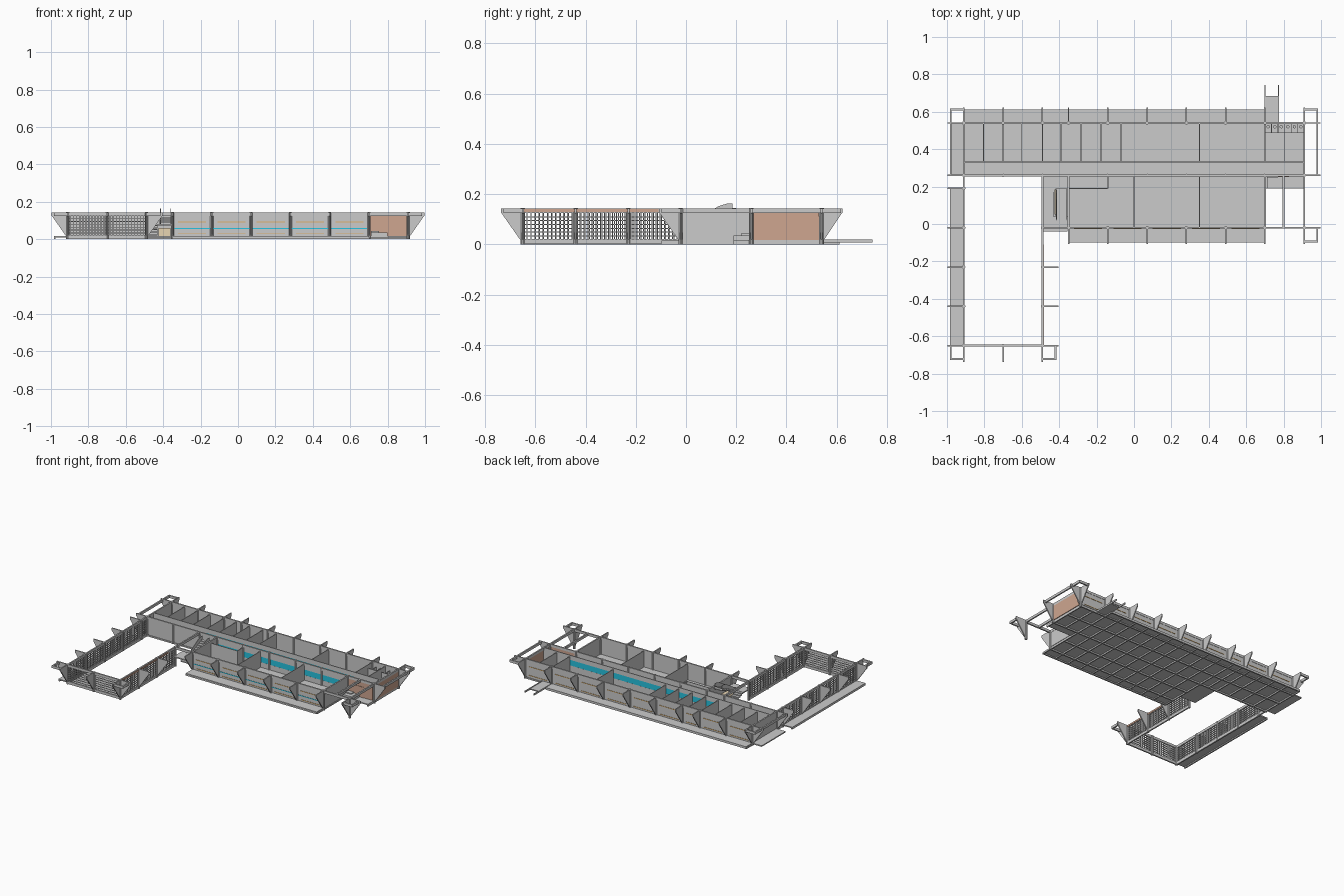
import bpy, bmesh
from mathutils import Matrix, Vector

def material(name, rgb):
    m = bpy.data.materials.new(name)
    m.diffuse_color = (*rgb, 1)
    return m

BROWN = material("wood", (0.62, 0.38, 0.28))
CYAN = material("glass_blue", (0.02, 0.55, 0.75))
ORANGE = material("sill_orange", (0.75, 0.45, 0.15))
BEIGE = material("beige", (0.8, 0.66, 0.45))

def finish(name, bm, mat=None):
    bmesh.ops.recalc_face_normals(bm, faces=bm.faces)
    me = bpy.data.meshes.new(name)
    bm.to_mesh(me)
    bm.free()
    ob = bpy.data.objects.new(name, me)
    bpy.context.collection.objects.link(ob)
    if mat:
        me.materials.append(mat)
    return ob

def boxes(name, items, mat=None):
    """Each item: (x0, x1, y0, y1, z0, z1)."""
    bm = bmesh.new()
    for x0, x1, y0, y1, z0, z1 in items:
        bmesh.ops.create_cube(bm, size=1, matrix=Matrix.Translation(
            ((x0 + x1) / 2, (y0 + y1) / 2, (z0 + z1) / 2)) @
            Matrix.Diagonal((x1 - x0, y1 - y0, z1 - z0, 1)))
    return finish(name, bm, mat)

def along_x(x0, x1, y, z0, z1, t=0.006):
    return (x0, x1, y - t / 2, y + t / 2, z0, z1)

def along_y(x, y0, y1, z0, z1, t=0.006):
    return (x - t / 2, x + t / 2, y0, y1, z0, z1)

def prism(bm, profile, origin, direction, t):
    """Profile of (out, z), extruded sideways by thickness t."""
    o, d = Vector(origin), Vector(direction)
    side = d.cross(Vector((0, 0, 1))) * t / 2
    rings = [[bm.verts.new(o + d * u + Vector((0, 0, z)) + s) for u, z in profile]
             for s in (side, -side)]
    bm.faces.new(rings[0])
    bm.faces.new(rings[1][::-1])
    n = len(profile)
    for i in range(n):
        j = (i + 1) % n
        bm.faces.new((rings[0][i], rings[0][j], rings[1][j], rings[1][i]))

GX = [-0.91, -0.70, -0.49, -0.35, -0.14, 0.07, 0.28, 0.49, 0.70, 0.91]
GY = [-0.65, -0.44, -0.23, -0.02]
F, T, H = 0.018, 0.125, 0.143      # floor, beam underside, top

# floor slabs and terraces
boxes("floor_slabs", [
    (-0.91, 0.91, 0.26, 0.54, 0.010, F), (-0.35, 0.70, -0.02, 0.26, 0.010, F),
    (-0.35, 0.70, -0.098, -0.02, 0.008, 0.016), (-0.91, 0.70, 0.54, 0.612, 0.008, 0.016),
    (-0.985, -0.91, 0.265, 0.54, 0.008, 0.016), (-0.985, -0.91, -0.65, 0.19, 0.008, 0.016),
    (0.70, 0.91, 0.19, 0.26, 0.010, F), (-0.49, -0.35, 0.04, 0.26, 0.010, F)])

# joists under the floor
joists = [along_x(-0.91, 0.91, y, 0, 0.01, 0.01) for y in (0.26, 0.40, 0.54)]
joists += [along_x(-0.35, 0.70, y, 0, 0.01, 0.01) for y in (-0.095, -0.02, 0.12)]
joists += [along_x(-0.91, 0.70, 0.607, 0, 0.008, 0.01)]
for i in range(len(GX) - 1):
    for x in (GX[i], (GX[i] + GX[i + 1]) / 2):
        hall = -0.36 < x < 0.71
        joists.append(along_y(x, -0.095 if hall else 0.26, 0.607 if x < 0.71 else 0.54, 0, 0.01, 0.008))
joists.append(along_y(0.906, 0.19, 0.54, 0, 0.01, 0.008))
joists += [along_y(x, -0.65, 0.19, 0, 0.008, 0.01) for x in (-0.98, -0.91)]
boxes("floor_joists", joists)

# columns on the structural grid
cols = [(x, y) for x in GX for y in (0.26, 0.54)]
cols += [(x, -0.02) for x in GX[2:]]
cols += [(-0.91, y) for y in GY + [0.19]] + [(-0.49, y) for y in GY[:3]] + [(-0.70, -0.65)]
bm = bmesh.new()
for x, y in cols:
    bmesh.ops.create_cone(bm, cap_ends=True, segments=10, radius1=0.009, radius2=0.009,
                          depth=H + 0.001, matrix=Matrix.Translation((x, y, (H + 0.001) / 2)))
finish("columns", bm)

# tapered fins leaning out from the columns
fin = [(0, 0.02), (0, H), (0.087, H), (0.087, 0.125), (0.082, 0.12), (0.012, 0.02)]
fins = [(x, 0.54, 0, 0.95) for x in GX]
fins += [(x, -0.02, 0, -1) for x in GX[3:]]
fins += [(x, -0.65, 0, -1) for x in GX[:3]]
fins += [(-0.91, y, -1, 0) for y in GY + [0.19, 0.26, 0.54]]
fins += [(-0.49, y, 1, 0) for y in GY[:3]]
fins += [(0.91, y, 1, 0) for y in (-0.02, 0.26, 0.54)]
bm = bmesh.new()
for x, y, dx, dy in fins:
    prism(bm, fin, (x, y, 0), (dx, dy, 0), 0.008)
finish("fins", bm)

# top beams and open corner frames
top = [along_x(*s, T, H, 0.01) for s in (
    (-0.91, 0.91, 0.54), (-0.91, 0.91, 0.26), (-0.49, 0.91, -0.02), (-0.91, -0.49, -0.65),
    (-0.985, -0.91, 0.612), (0.91, 0.985, 0.612), (0.91, 0.985, -0.093),
    (-0.985, -0.91, -0.722), (-0.49, -0.415, -0.722))]
top += [along_y(*s, T, H, 0.01) for s in (
    (-0.91, -0.65, 0.54), (-0.49, -0.65, 0.26), (0.91, -0.02, 0.54), (0.80, -0.02, 0.26),
    (-0.35, -0.02, 0.26), (0.70, -0.02, 0.26), (-0.98, 0.26, 0.612), (0.98, 0.26, 0.612),
    (0.98, -0.093, -0.02), (-0.98, -0.722, -0.65), (-0.42, -0.722, -0.65))]
boxes("top_beams", top)

# outer walls
boxes("outer_walls", [
    along_x(-0.91, 0.91, 0.54, F, T), along_x(-0.35, 0.70, -0.02, F, T),
    along_y(-0.91, 0.26, 0.54, F, T), along_y(0.70, -0.02, 0.26, F, T),
    along_y(-0.35, -0.02, 0.26, F, T), along_x(-0.91, -0.35, 0.26, F, T)])

# corridor walls with glazed bands
boxes("corridor_walls", [
    along_x(-0.35, 0.70, 0.26, F, 0.055), along_x(-0.35, 0.70, 0.26, 0.095, T),
    along_x(-0.91, 0.91, 0.33, F, 0.07), along_x(-0.91, 0.91, 0.33, 0.11, H),
    along_x(-0.91, -0.49, 0.33, 0.07, 0.11), along_x(0.70, 0.91, 0.33, 0.07, 0.11)])
boxes("corridor_glazing", [along_x(-0.35, 0.70, 0.26, 0.055, 0.095, 0.005),
                           along_x(-0.49, 0.70, 0.33, 0.07, 0.11, 0.005),
                           along_x(-0.34, 0.69, -0.023, 0.055, 0.06, 0.004)], CYAN)

# room partitions
rooms = [along_y(x, 0.33, 0.54, F, T + 0.01, 0.005) for x in
         (-0.805, -0.70, -0.60, -0.49, -0.39, -0.283, -0.176, -0.07, 0.35, 0.70, 0.806)]
rooms += [along_y(x, -0.02, 0.26, F, T + 0.01, 0.005) for x in (0.0, 0.35)]
rooms += [along_x(-0.35, -0.14, 0.19, F, T, 0.005), along_y(-0.14, 0.19, 0.26, F, T, 0.005)]
boxes("partitions", rooms)

# window sills along both long facades
sills = []
for a, b in zip(GX, GX[1:]):
    for z in (0.027, 0.09):
        sills.append(along_x(a + 0.03, b - 0.03, 0.543, z, z + 0.004, 0.005))
        if -0.36 < a < 0.69:
            sills.append(along_x(a + 0.03, b - 0.03, -0.023, z, z + 0.004, 0.005))
boxes("window_sills", sills, ORANGE)

# wooden end panels and lattice cap
boxes("wood_panels", [along_y(0.912, 0.268, 0.53, F, T), along_x(0.708, 0.902, 0.258, F, T),
                      along_y(-0.484, -0.65, -0.11, T + 0.003, H - 0.003, 0.004)], BROWN)
boxes("entry_door", [along_x(0.77, 0.83, 0.254, F, 0.095, 0.004)], BROWN)
boxes("entry_steps", [(0.71, 0.80, 0.19, 0.25, F, 0.036), (0.71, 0.755, 0.22, 0.25, 0.036, 0.043)])

# courtyard lattice screens
bars = []
def lattice(fixed, a, b, n, make):
    for i in range(n + 1):
        p = a + (b - a) * i / n
        if make is along_x:
            bars.append((p - 0.002, p + 0.002, fixed - 0.003, fixed + 0.003, F, T))
        else:
            bars.append((fixed - 0.003, fixed + 0.003, p - 0.002, p + 0.002, F, T))
    for k in range(1, 7):
        z = F + (T - F) * k / 7
        s = (a, b, fixed) if make is along_x else (fixed, a, b)
        bars.append(make(*s, z - 0.002, z + 0.002, 0.005))
lattice(-0.65, -0.91, -0.49, 26, along_x)
lattice(-0.91, -0.65, 0.26, 56, along_y)
lattice(-0.49, -0.65, -0.02, 38, along_y)
boxes("lattice_screens", bars)
boxes("lattice_plinth", [along_x(-0.91, -0.49, -0.65, 0.002, F + 0.003, 0.01),
                         along_y(-0.91, -0.65, 0.26, 0.002, F + 0.003, 0.01),
                         along_y(-0.49, -0.65, -0.02, 0.002, F + 0.003, 0.01)])

# two-flight staircase with landing
steps = [(-0.488, -0.355, -0.04, 0.04, 0.072, 0.08)]
for i in range(8):
    y = 0.19 - i * 0.019
    z = F + (i + 1) * 0.0075
    steps.append((-0.488, -0.43, y - 0.02, y, z - 0.007, z))
    steps.append((-0.42, -0.357, y - 0.02, y, 0.152 - z, 0.159 - z))
boxes("stair_flights", steps)
bm = bmesh.new()
for x in (-0.415, -0.36):
    prism(bm, [(0.02, 0.085), (0.13, 0.152), (0.165, 0.163), (0.185, 0.163), (0.185, H), (0.03, 0.075)],
          (x, 0, 0), (0, 1, 0), 0.004)
finish("stair_rails", bm)
boxes("stair_store", [(-0.425, -0.36, 0.05, 0.185, F, 0.06)], BEIGE)

# washroom stalls
boxes("stall_dividers", [along_y(0.70 + 0.035 * i, 0.49, 0.538, F, 0.11, 0.003) for i in range(7)]
      + [along_x(0.70, 0.91, 0.488, F, 0.11, 0.003)])
bm = bmesh.new()
for i in range(6):
    bmesh.ops.create_cone(bm, cap_ends=True, segments=10, radius1=0.006, radius2=0.009, depth=0.022,
                          matrix=Matrix.Translation((0.7175 + 0.035 * i, 0.52, F + 0.011)))
finish("stall_bowls", bm)

# rear ramp with side rails
boxes("rear_ramp", [(0.70, 0.77, 0.54, 0.685, 0.008, 0.016),
                    along_y(0.70, 0.54, 0.743, 0.008, 0.02), along_y(0.773, 0.54, 0.743, 0.008, 0.02)])
